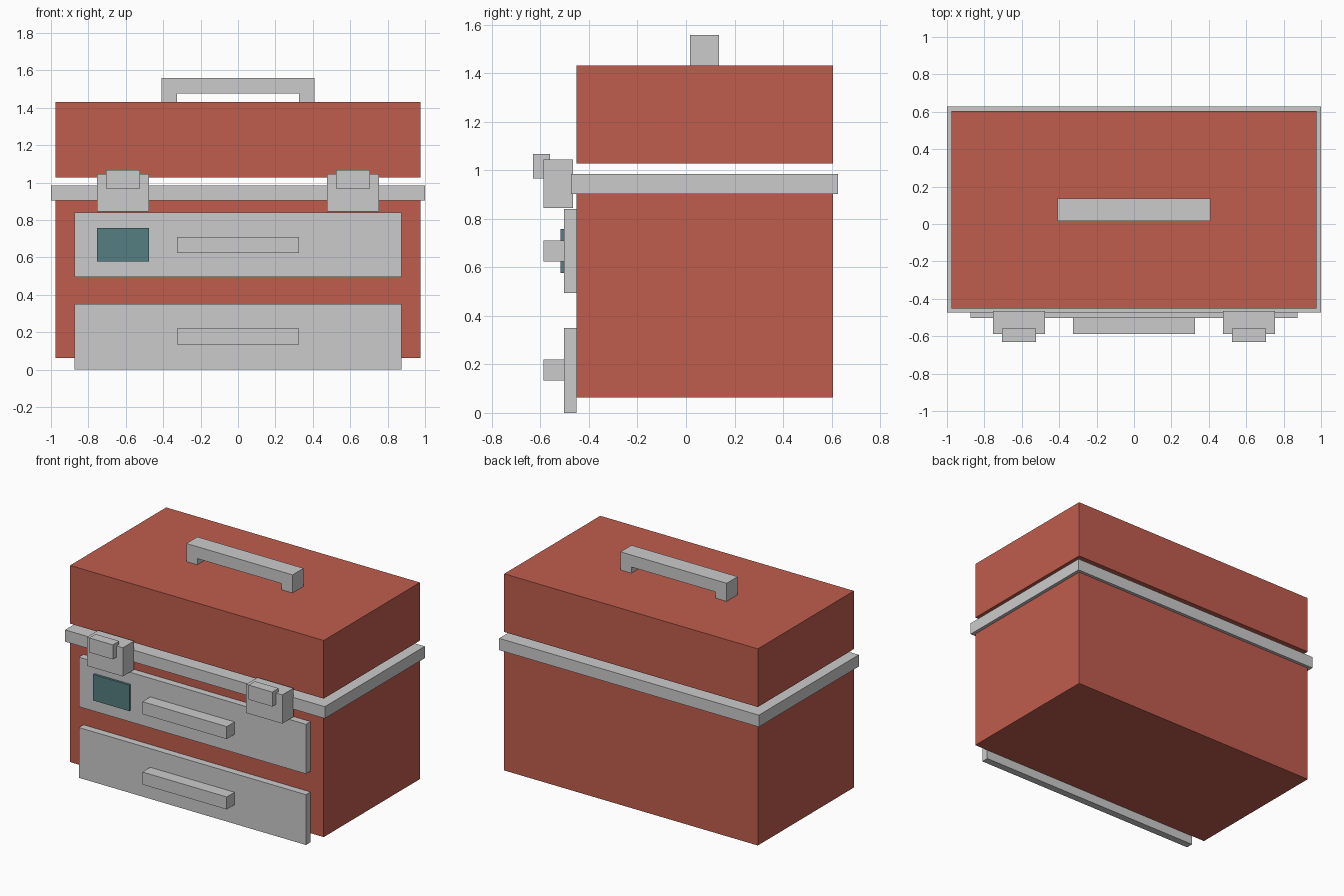
import bpy

if "Cube" in bpy.data.objects:
    bpy.data.objects.remove(bpy.data.objects["Cube"])


def material(name, color):
    mat = bpy.data.materials.new(name)
    mat.diffuse_color = (*color, 1.0)
    mat.use_nodes = True
    mat.node_tree.nodes["Principled BSDF"].inputs["Base Color"].default_value = mat.diffuse_color
    return mat


red = material("red_paint", (0.53, 0.11, 0.075))
teal = material("teal_label", (0.09, 0.21, 0.22))


def box(name, x, y, z, mat=None):
    """Box from (min, max) ranges on each axis."""
    ranges = (x, y, z)
    bpy.ops.mesh.primitive_cube_add(size=1, location=[(a + b) / 2 for a, b in ranges])
    obj = bpy.context.object
    obj.name = name
    obj.scale = [b - a for a, b in ranges]
    bpy.ops.object.transform_apply(location=False, rotation=False, scale=True)
    if mat:
        obj.data.materials.append(mat)
    return obj


# Main case, rim and raised lid
box("body", (-0.977, 0.977), (-0.452, 0.605), (0.063, 0.903), red)
box("rim", (-1.0, 1.0), (-0.473, 0.627), (0.903, 0.985))
box("lid", (-0.977, 0.977), (-0.452, 0.605), (1.027, 1.432), red)

# Drawers with pull bars
for name, z0, z1, p0, p1 in (("lower", 0.0, 0.35, 0.133, 0.22),
                             ("upper", 0.495, 0.84, 0.623, 0.71)):
    box(name + "_drawer", (-0.875, 0.875), (-0.502, -0.452), (z0, z1))
    box(name + "_drawer_pull", (-0.325, 0.325), (-0.588, -0.502), (p0, p1))

# Label plate on the upper drawer
box("label_plate", (-0.753, -0.475), (-0.518, -0.502), (0.577, 0.758), teal)

# Latches and carrying handle posts, one per side
for side, cx in (("left", -1), ("right", 1)):
    lx = cx * 0.614
    box(side + "_latch", (lx - 0.139, lx + 0.139), (-0.588, -0.465), (0.845, 1.045))
    box(side + "_latch_clip", (lx - 0.091, lx + 0.091), (-0.63, -0.56), (0.967, 1.068))
    px = cx * 0.367
    box(side + "_handle_post", (px - 0.042, px + 0.042), (0.016, 0.137), (1.432, 1.475))

# Carrying handle grip
box("handle_grip", (-0.409, 0.409), (0.016, 0.137), (1.475, 1.558))
